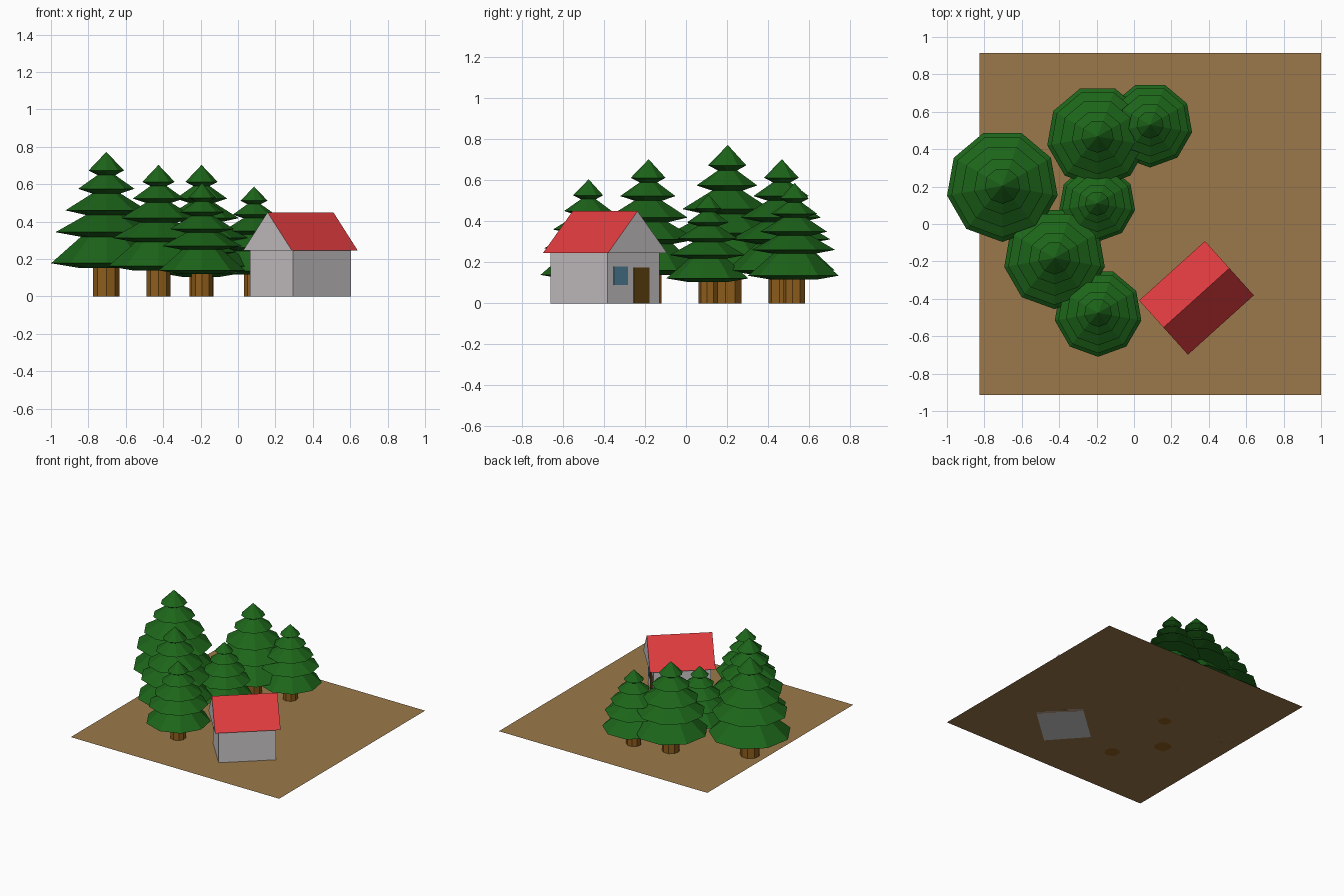
import bpy, bmesh, math
from mathutils import Matrix

if "Cube" in bpy.data.objects:
    bpy.data.objects.remove(bpy.data.objects["Cube"])


def material(name, rgb):
    m = bpy.data.materials.new(name)
    m.diffuse_color = (*rgb, 1)
    m.use_nodes = True
    m.node_tree.nodes["Principled BSDF"].inputs["Base Color"].default_value = m.diffuse_color
    return m


GREEN = material("needles", (0.012, 0.13, 0.01))
BARK = material("bark", (0.27, 0.11, 0.012))
EARTH = material("earth", (0.33, 0.19, 0.07))
PLASTER = material("plaster", (0.62, 0.59, 0.60))
RED = material("roof_red", (0.75, 0.045, 0.05))
DOOR = material("door_wood", (0.13, 0.06, 0.006))
GLASS = material("glass", (0.09, 0.25, 0.36))


def finish(bm, name, mats, matrix=Matrix()):
    bmesh.ops.recalc_face_normals(bm, faces=bm.faces)
    me = bpy.data.meshes.new(name)
    bm.to_mesh(me)
    bm.free()
    for m in mats:
        me.materials.append(m)
    ob = bpy.data.objects.new(name, me)
    ob.matrix_world = matrix
    bpy.context.collection.objects.link(ob)
    return ob


def box(name, size, centre, mat, matrix):
    bm = bmesh.new()
    bmesh.ops.create_cube(bm, size=1)
    bmesh.ops.scale(bm, vec=size, verts=bm.verts)
    bmesh.ops.translate(bm, vec=centre, verts=bm.verts)
    return finish(bm, name, [mat], matrix)


def lathe(name, profile, mat, matrix, sides=9):
    # revolve (radius, z) points; one corner points to the front
    bm = bmesh.new()
    rings = []
    for r, z in profile:
        ring = []
        for i in range(sides):
            a = -math.pi / 2 + 2 * math.pi * i / sides
            ring.append(bm.verts.new((r * math.cos(a), r * math.sin(a), z)))
        rings.append(ring)
    for low, high in zip(rings, rings[1:]):
        for i in range(sides):
            j = (i + 1) % sides
            bm.faces.new((low[i], low[j], high[j], high[i]))
    bm.faces.new(rings[0])
    bm.faces.new(rings[-1])
    bmesh.ops.remove_doubles(bm, verts=bm.verts, dist=1e-5)
    return finish(bm, name, [mat], matrix)


# Ground sheet
bm = bmesh.new()
bmesh.ops.create_grid(bm, x_segments=1, y_segments=1, size=0.913)
finish(bm, "ground", [EARTH], Matrix.Translation((0.087, 0, 0)))

# Trees: five drooping tiers on a short trunk
TIERS = [(1.0, 0.23), (0.92, 0.445), (0.74, 0.596), (0.51, 0.745), (0.32, 0.872)]


def tree(n, x, y, radius):
    h = radius * 2.575
    place = Matrix.Translation((x, y, 0))
    profile = []
    for r, z in TIERS:
        profile += [(r * radius * 0.5, (z - 0.032) * h), (r * radius, z * h)]
    profile.append((0.0005, h))
    lathe(f"tree_{n}_foliage", profile, GREEN, place)
    t = radius * 0.24
    lathe(f"tree_{n}_trunk", [(t, 0), (t, 0.22 * h)], BARK, place)


for n, spot in enumerate([(-0.704, 0.204, 0.30), (-0.425, -0.182, 0.273),
                          (-0.195, 0.468, 0.273), (0.086, 0.53, 0.228),
                          (-0.197, 0.11, 0.206), (-0.192, -0.475, 0.235)]):
    tree(n + 1, *spot)

# House: local x runs along the ridge, door end at +x
HOUSE = Matrix.Translation((0.334, -0.395, 0)) @ Matrix.Rotation(math.radians(42), 4, 'Z')
box("house_walls", (0.416, 0.342, 0.245), (0, 0, 0.1225), PLASTER, HOUSE)
box("door", (0.006, 0.102, 0.175), (0.209, 0.051, 0.0875), DOOR, HOUSE)
box("window", (0.006, 0.092, 0.09), (0.209, -0.087, 0.135), GLASS, HOUSE)

# Gabled roof: plaster ends, red slopes
bm = bmesh.new()
ends = [[bm.verts.new((x, y, z)) for y, z in ((-0.195, 0.245), (0.195, 0.245), (0, 0.45))]
        for x in (-0.237, 0.237)]
for end in ends:
    bm.faces.new(end)
for i in range(3):
    j = (i + 1) % 3
    f = bm.faces.new((ends[0][i], ends[0][j], ends[1][j], ends[1][i]))
    f.material_index = 1
finish(bm, "roof", [PLASTER, RED], HOUSE)
